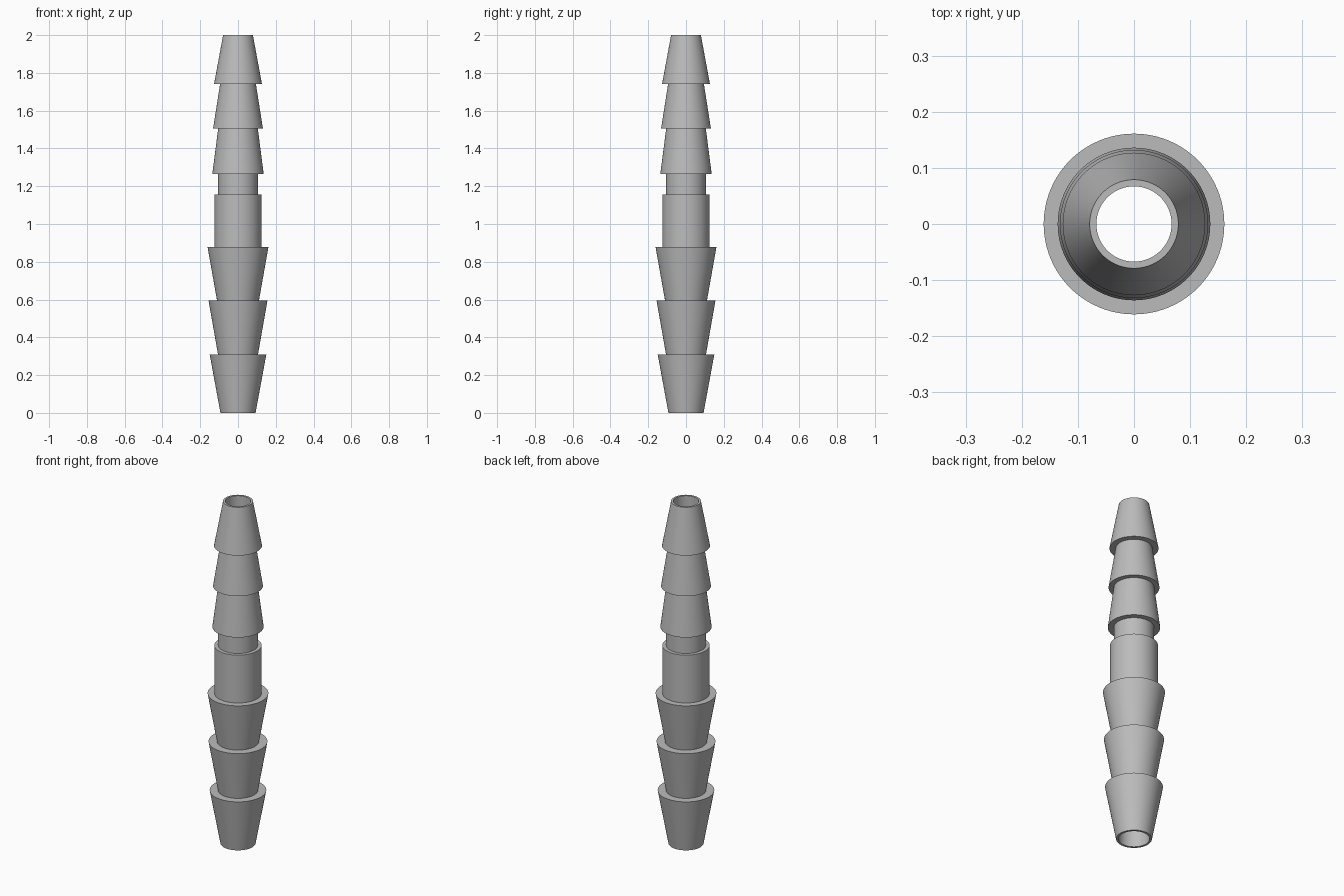
import bpy, bmesh
from math import radians, tau

cube = bpy.data.objects.get("Cube")
if cube:
    bpy.data.objects.remove(cube, do_unlink=True)

SEGMENTS = 96

# Plain grey plastic
grey = bpy.data.materials.new("grey_plastic")
grey.use_nodes = True
colour = (0.5, 0.5, 0.5, 1)
grey.diffuse_color = colour
grey.node_tree.nodes["Principled BSDF"].inputs["Base Color"].default_value = colour

# Barbs as (narrow radius, narrow z, wide radius, wide z)
lower_barbs = [(0.093, 0, 0.15, 0.31), (0.106, 0.31, 0.156, 0.595), (0.111, 0.595, 0.161, 0.877)]
upper_barbs = [(0.105, 1.505, 0.136, 1.265), (0.095, 1.74, 0.132, 1.505), (0.079, 2, 0.127, 1.74)]

# Outer profile, from the bottom up
profile = []
for narrow, z0, wide, z1 in lower_barbs:
    profile += [(narrow, z0), (wide, z1)]
profile += [(0.125, 0.877), (0.125, 1.157), (0.105, 1.157), (0.105, 1.265)]  # collar and neck
for narrow, z0, wide, z1 in upper_barbs:
    profile += [(wide, z1), (narrow, z0)]

# Bore, from the top down, widening inside the collar
profile += [(0.067, 2), (0.067, 1.1), (0.081, 0.95), (0.081, 0)]

# Revolve the closed profile into the hollow connector
bm = bmesh.new()
verts = [bm.verts.new((r, 0, z)) for r, z in profile]
edges = [bm.edges.new((v, verts[(i + 1) % len(verts)])) for i, v in enumerate(verts)]
bmesh.ops.spin(bm, geom=verts + edges, cent=(0, 0, 0), axis=(0, 0, 1),
               angle=tau, steps=SEGMENTS, use_merge=True)
bmesh.ops.remove_doubles(bm, verts=bm.verts, dist=0.0001)
bmesh.ops.recalc_face_normals(bm, faces=bm.faces)
mesh = bpy.data.meshes.new("barbed_hose_connector")
bm.to_mesh(mesh)
bm.free()
mesh.materials.append(grey)

connector = bpy.data.objects.new("barbed_hose_connector", mesh)
bpy.context.collection.objects.link(connector)
bpy.context.view_layer.objects.active = connector
connector.select_set(True)
bpy.ops.object.shade_smooth_by_angle(angle=radians(30))
